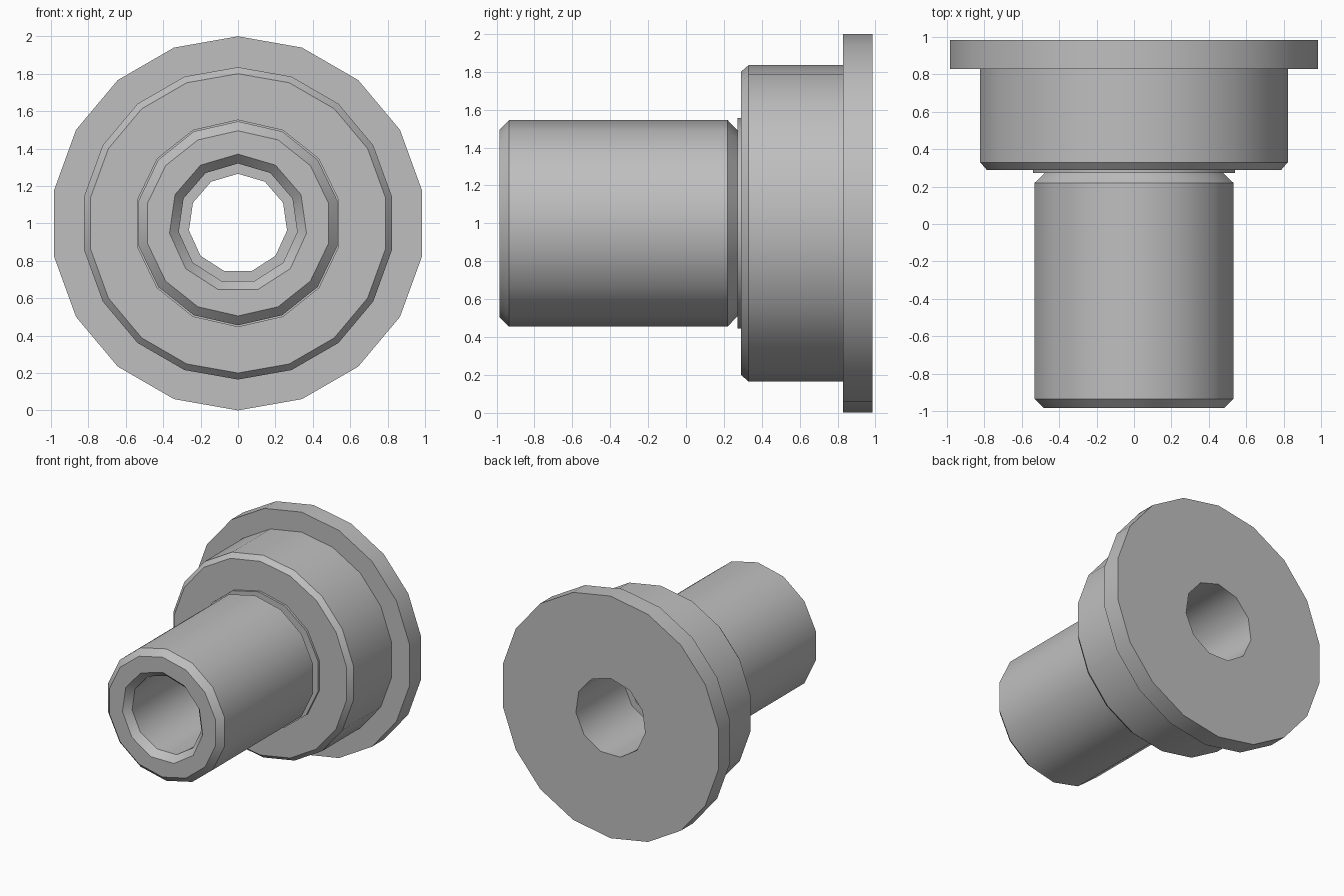
import bpy, bmesh
from math import sin, cos, tau, radians

default = bpy.data.objects.get("Cube")
if default:
    bpy.data.objects.remove(default, do_unlink=True)

# Sides of each round section
WIDE, SLEEVE, BORE = 18, 14, 11

# Closed profile around the y axis: radius, y, sides
PROFILE = [
    # flange
    (1.0, 0.985, WIDE), (1.0, 0.83, WIDE),
    # shoulder with chamfered front edge
    (0.835, 0.83, WIDE), (0.835, 0.33, WIDE), (0.80, 0.29, WIDE),
    # thin collar
    (0.555, 0.29, SLEEVE), (0.555, 0.272, SLEEVE),
    # sleeve with both ends chamfered
    (0.49, 0.272, SLEEVE), (0.545, 0.22, SLEEVE),
    (0.545, -0.935, SLEEVE), (0.495, -0.985, SLEEVE),
    # bore with an inner lip
    (0.37, -0.985, BORE), (0.32, -0.93, BORE), (0.32, 0.2, BORE),
    (0.265, 0.2, BORE), (0.265, 0.36, BORE), (0.32, 0.36, BORE),
    (0.32, 0.985, BORE),
]


def ring(bm, radius, y, sides):
    return [bm.verts.new((radius * sin(tau * i / sides), y,
                          1 + radius * cos(tau * i / sides)))
            for i in range(sides)]


def join(bm, a, b):
    """Join two rings: quads when the counts match, else a triangle strip."""
    n, m = len(a), len(b)
    if n == m:
        for i in range(n):
            k = (i + 1) % n
            bm.faces.new((a[i], a[k], b[k], b[i]))
        return
    i = j = 0
    while i < n or j < m:
        if j == m or (i < n and (i + 1) * m <= (j + 1) * n):
            bm.faces.new((a[i % n], a[(i + 1) % n], b[j % m]))
            i += 1
        else:
            bm.faces.new((a[i % n], b[(j + 1) % m], b[j % m]))
            j += 1


# Turned body
bm = bmesh.new()
rings = [ring(bm, *point) for point in PROFILE]
for k, loop in enumerate(rings):
    join(bm, loop, rings[(k + 1) % len(rings)])
bmesh.ops.recalc_face_normals(bm, faces=bm.faces)
mesh = bpy.data.meshes.new("flanged_bushing")
bm.to_mesh(mesh)
bm.free()
bushing = bpy.data.objects.new("flanged_bushing", mesh)
bpy.context.collection.objects.link(bushing)

# Plain grey
grey = bpy.data.materials.new("plain grey")
grey.use_nodes = True
color = (0.52, 0.52, 0.52, 1)
grey.diffuse_color = color
grey.node_tree.nodes["Principled BSDF"].inputs["Base Color"].default_value = color
mesh.materials.append(grey)

# Smooth walls, sharp rims
bpy.ops.object.select_all(action="DESELECT")
bushing.select_set(True)
bpy.context.view_layer.objects.active = bushing
bpy.ops.object.shade_smooth_by_angle(angle=radians(36))
